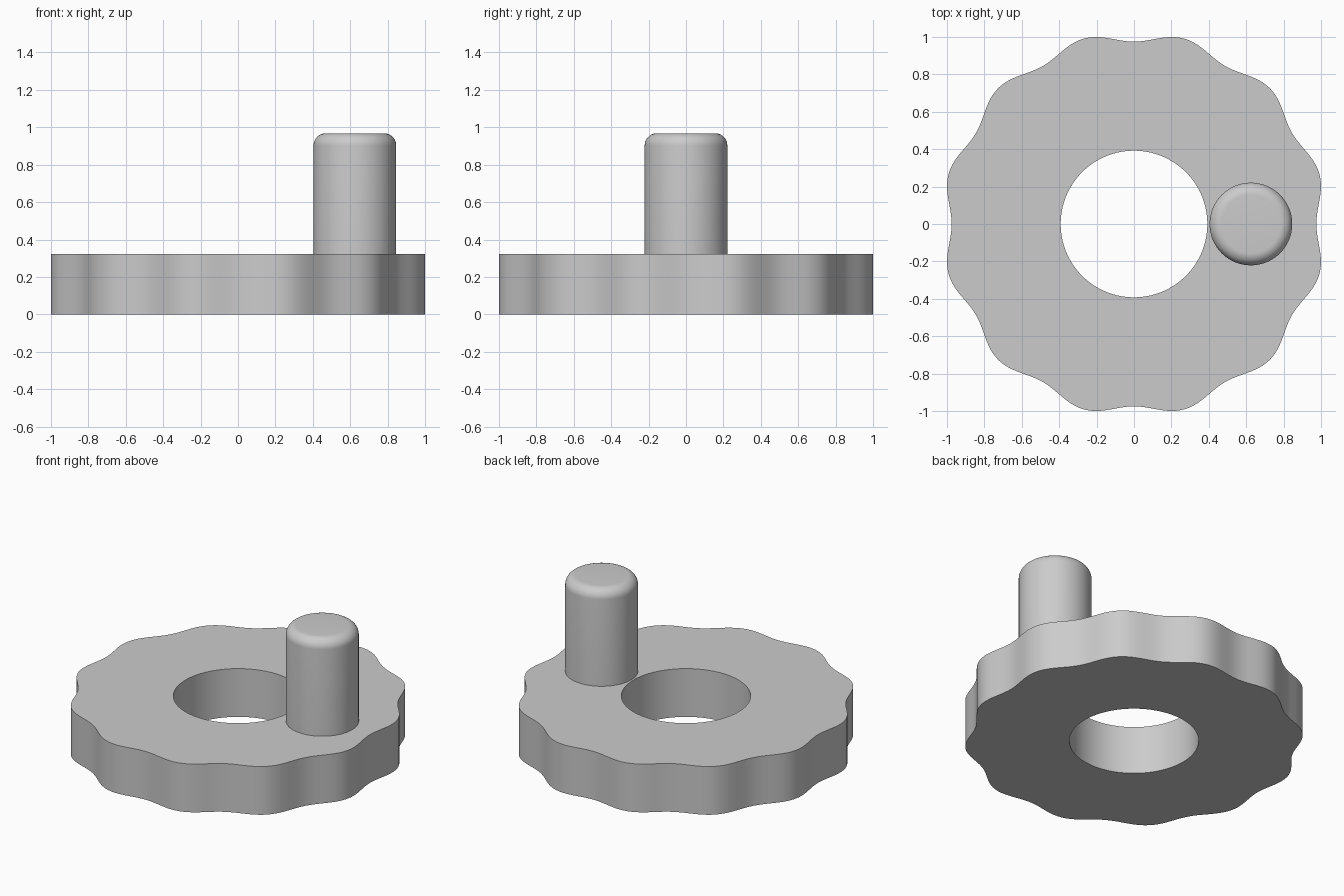
import bpy
import bmesh
from math import cos, sin, radians, tau

cube = bpy.data.objects.get("Cube")
if cube:
    bpy.data.objects.remove(cube, do_unlink=True)

grey = bpy.data.materials.new("plain grey")
grey.use_nodes = True
grey.diffuse_color = (0.6, 0.6, 0.6, 1)
grey.node_tree.nodes["Principled BSDF"].inputs["Base Color"].default_value = (0.6, 0.6, 0.6, 1)

PLATE_HEIGHT = 0.323
LOBES = 12


def lathe(name, profile, segments, closed=False, capped=False, location=(0, 0, 0)):
    """Sweep a profile of (radius function, height) points around z."""
    bm = bmesh.new()
    angles = [tau * i / segments for i in range(segments)]
    rings = [[bm.verts.new((r(a) * cos(a), r(a) * sin(a), z)) for a in angles]
             for r, z in profile]
    pairs = list(zip(rings, rings[1:]))
    if closed:
        pairs.append((rings[-1], rings[0]))
    for low, high in pairs:
        for i in range(segments):
            j = (i + 1) % segments
            bm.faces.new((low[i], low[j], high[j], high[i]))
    if capped:
        bm.faces.new(rings[0][::-1])
        bm.faces.new(rings[-1])
    bmesh.ops.recalc_face_normals(bm, faces=bm.faces)
    mesh = bpy.data.meshes.new(name)
    bm.to_mesh(mesh)
    bm.free()
    mesh.materials.append(grey)
    obj = bpy.data.objects.new(name, mesh)
    obj.location = location
    bpy.context.collection.objects.link(obj)
    bpy.ops.object.select_all(action="DESELECT")
    obj.select_set(True)
    bpy.context.view_layer.objects.active = obj
    bpy.ops.object.shade_smooth_by_angle(angle=radians(35))
    return obj


# Scalloped wheel with a round bore
def rim(a):
    return 1.001 - 0.026 * cos(LOBES * a)


def bore(a):
    return 0.392


lathe("scalloped_wheel",
      [(bore, 0), (rim, 0), (rim, PLATE_HEIGHT), (bore, PLATE_HEIGHT)],
      240, closed=True)

# Upright handle peg with a rounded top edge
RADIUS, TOP, FILLET, STEPS = 0.221, 0.968, 0.065, 10


def constant(value):
    return lambda a: value


profile = [(constant(RADIUS), PLATE_HEIGHT - 0.01)]
for k in range(STEPS + 1):
    t = tau / 4 * k / STEPS
    profile.append((constant(RADIUS - FILLET + FILLET * cos(t)),
                    TOP - FILLET + FILLET * sin(t)))
lathe("handle_peg", profile, 96, capped=True, location=(0.625, 0, 0))
